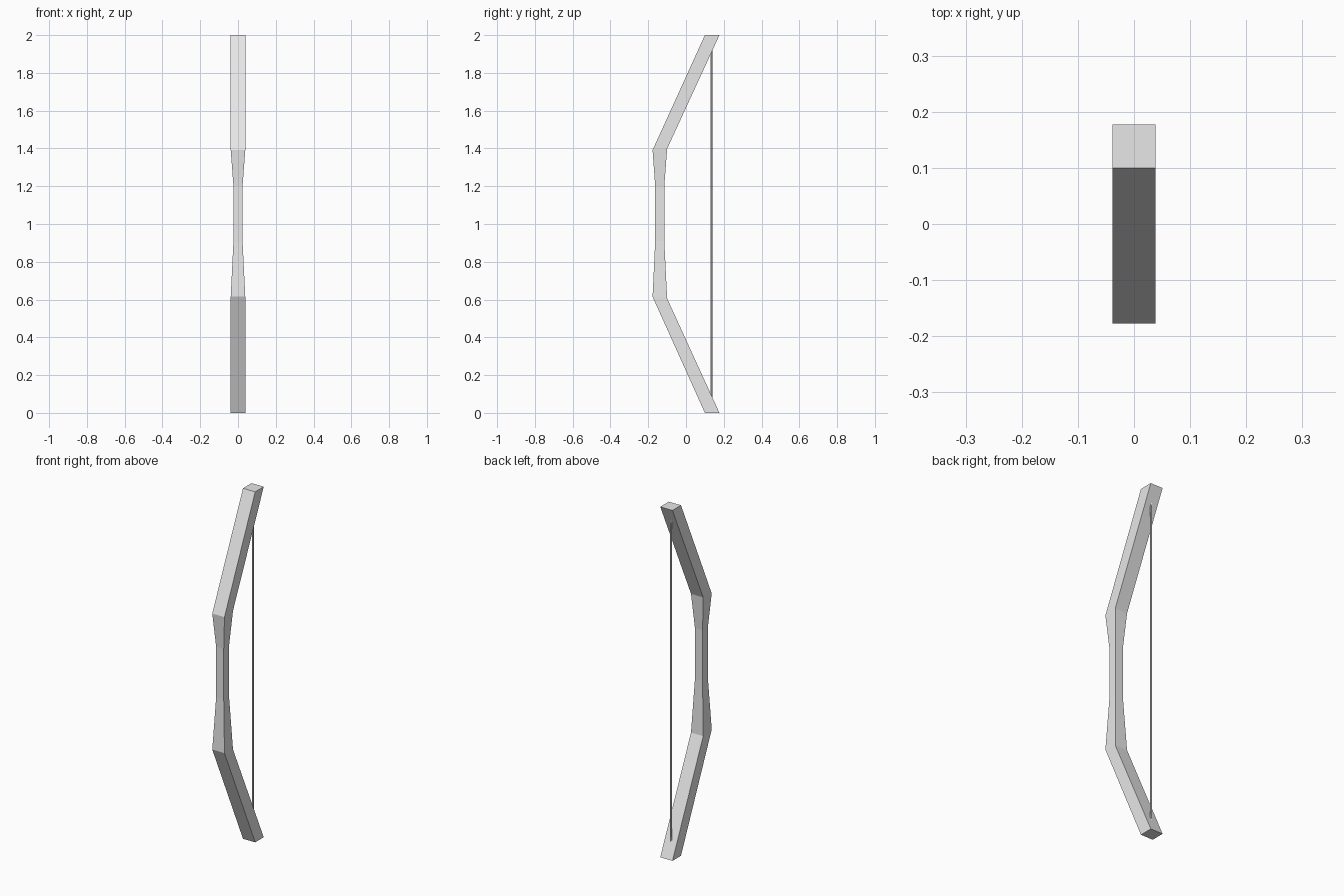
import bpy
import bmesh

if "Cube" in bpy.data.objects:
    bpy.data.objects.remove(bpy.data.objects["Cube"], do_unlink=True)

# Single light grey material
grey = bpy.data.materials.new("light_grey")
grey.use_nodes = True
colour = (0.8, 0.8, 0.8, 1)
grey.diffuse_color = colour
grey.node_tree.nodes["Principled BSDF"].inputs["Base Color"].default_value = colour


def add_object(name, bm):
    bmesh.ops.recalc_face_normals(bm, faces=bm.faces[:])
    mesh = bpy.data.meshes.new(name)
    bm.to_mesh(mesh)
    bm.free()
    mesh.materials.append(grey)
    obj = bpy.data.objects.new(name, mesh)
    bpy.context.collection.objects.link(obj)
    return obj


# Bow body: square sections (half width, front y, front z, back y, back z)
sections = [
    (0.0385, 0.10, 0.0, 0.177, 0.0),
    (0.0385, -0.177, 0.615, -0.10, 0.606),
    (0.024, -0.163, 0.91, -0.115, 0.91),
    (0.024, -0.163, 1.20, -0.115, 1.20),
    (0.0385, -0.177, 1.391, -0.10, 1.398),
    (0.0385, 0.10, 2.0, 0.177, 2.0),
]
bm = bmesh.new()
rings = [
    [bm.verts.new(p) for p in ((-w, fy, fz), (w, fy, fz), (w, by, bz), (-w, by, bz))]
    for w, fy, fz, by, bz in sections
]
for low, high in zip(rings, rings[1:]):
    for i in range(4):
        j = (i + 1) % 4
        bm.faces.new((low[i], low[j], high[j], high[i]))
bm.faces.new(rings[0][::-1])
bm.faces.new(rings[-1])
add_object("bow_body", bm)

# Bowstring: thin rod running into both limbs
bm = bmesh.new()
bmesh.ops.create_cone(bm, cap_ends=True, segments=8, radius1=0.005,
                      radius2=0.005, depth=1.86)
string = add_object("bowstring", bm)
string.location = (0, 0.134, 1)
